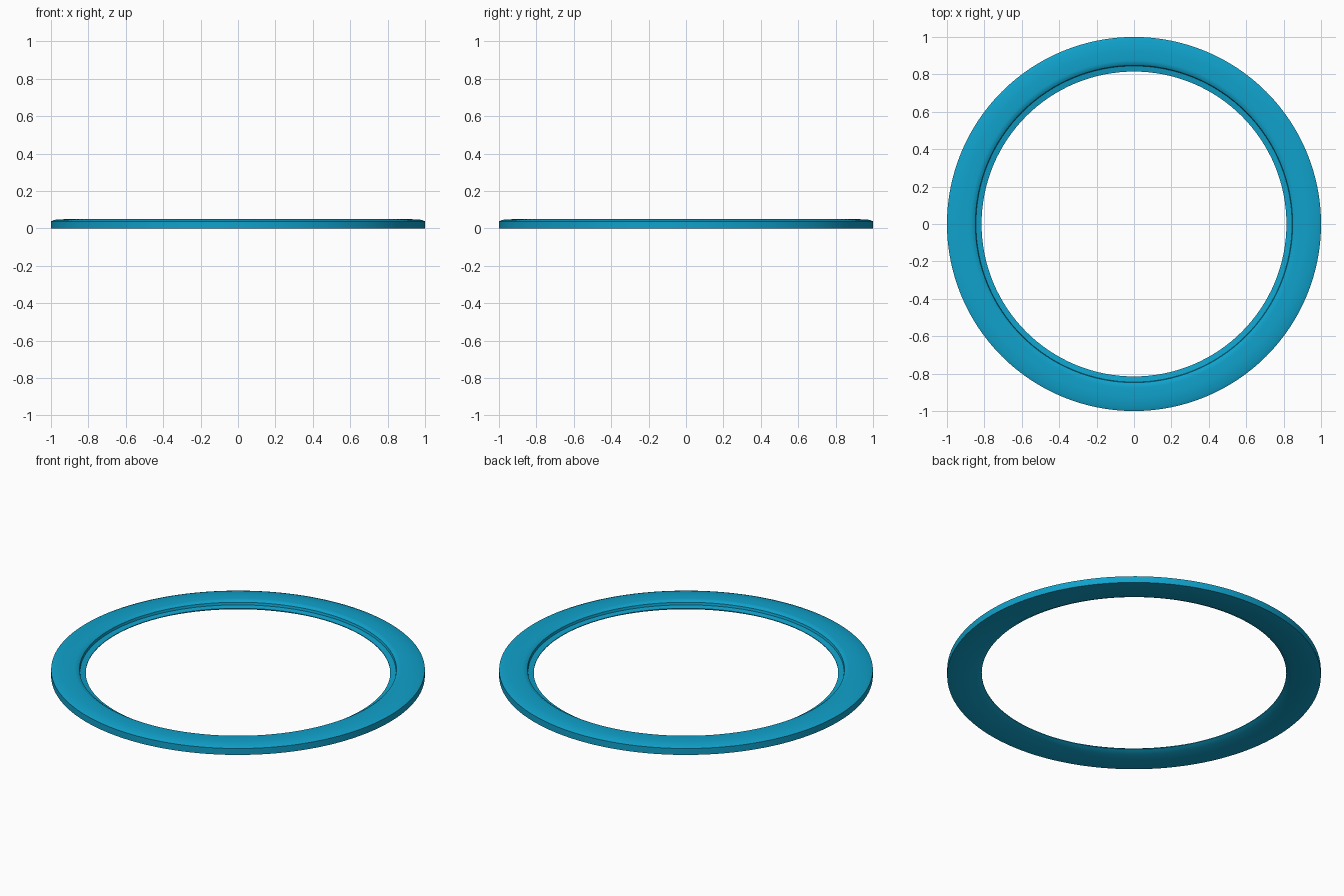
import bpy, bmesh
from math import cos, sin, pi

if "Cube" in bpy.data.objects:
    bpy.data.objects.remove(bpy.data.objects["Cube"])

SIDES = 128

# Ring cross-section as (radius, height), closed loop
profile = [
    (1.0, 0.0), (1.0, 0.038),                               # outer wall
    (0.98, 0.046), (0.93, 0.049), (0.875, 0.05),            # gently domed top
    (0.86, 0.048), (0.848, 0.040), (0.845, 0.026),          # rounded inner shoulder
    (0.815, 0.020), (0.815, 0.016),                         # thin sloping inner lip
    (0.845, 0.0),                                           # underside of lip
]

# Sweep the cross-section around z
bm = bmesh.new()
rings = []
for i in range(SIDES):
    a = 2 * pi * i / SIDES
    rings.append([bm.verts.new((r * cos(a), r * sin(a), z)) for r, z in profile])
n = len(profile)
for i in range(SIDES):
    p, q = rings[i], rings[(i + 1) % SIDES]
    for j in range(n):
        k = (j + 1) % n
        bm.faces.new((p[j], q[j], q[k], p[k]))
bmesh.ops.recalc_face_normals(bm, faces=bm.faces)
mesh = bpy.data.meshes.new("trim_ring")
bm.to_mesh(mesh)
bm.free()

ring = bpy.data.objects.new("trim_ring", mesh)
bpy.context.collection.objects.link(ring)

# Blue finish
blue = bpy.data.materials.new("blue")
blue.diffuse_color = (0.005, 0.36, 0.6, 1)
blue.use_nodes = True
blue.node_tree.nodes["Principled BSDF"].inputs["Base Color"].default_value = blue.diffuse_color
mesh.materials.append(blue)

# Smooth shading with crisp edges
bpy.context.view_layer.objects.active = ring
ring.select_set(True)
bpy.ops.object.shade_smooth_by_angle(angle=0.55)
